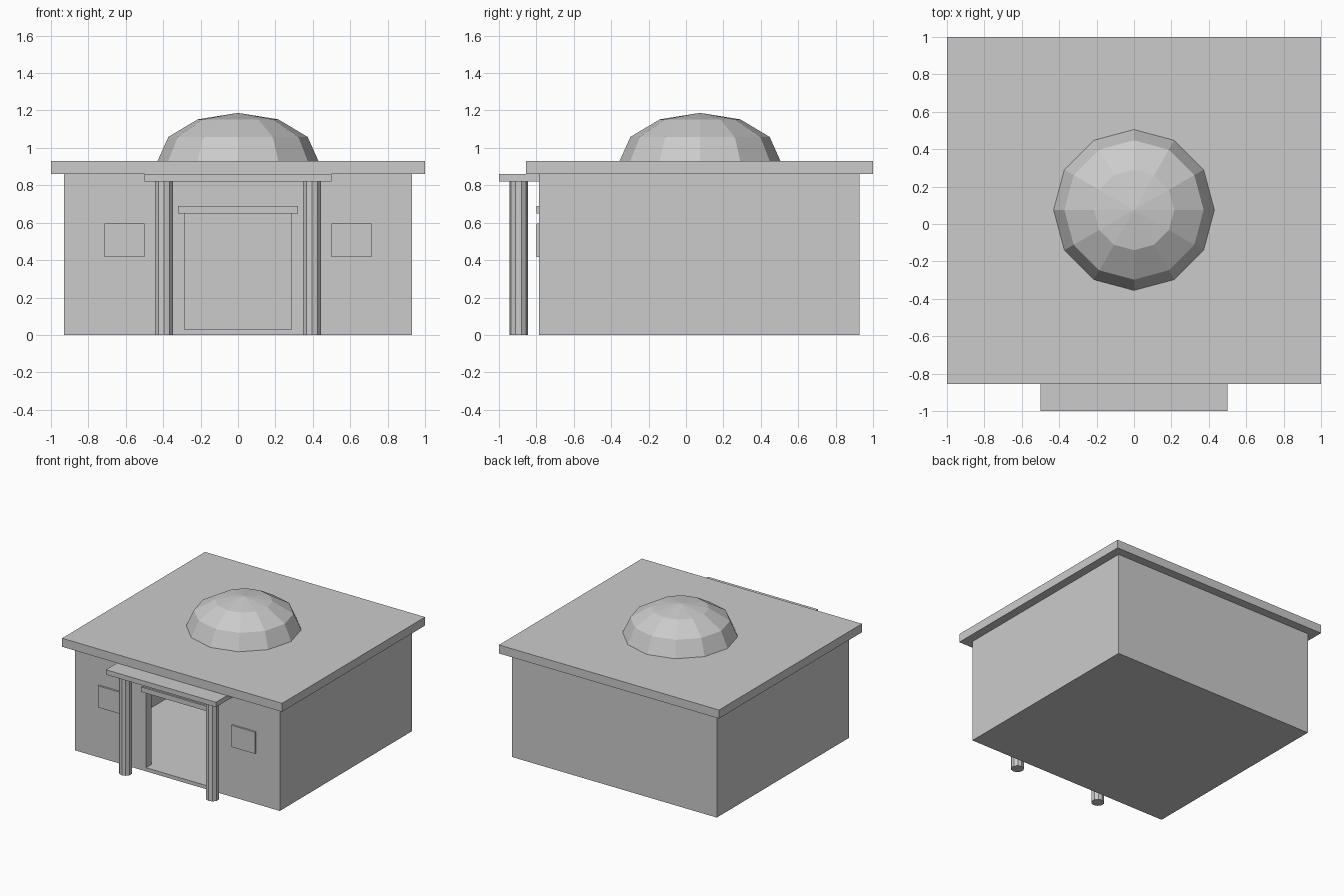
import bpy
import bmesh
from math import sin, cos, pi

if "Cube" in bpy.data.objects:
    bpy.data.objects.remove(bpy.data.objects["Cube"])

GREY = (0.6, 0.6, 0.6, 1)
stone = bpy.data.materials.new("grey stone")
stone.use_nodes = True
stone.diffuse_color = GREY
stone.node_tree.nodes["Principled BSDF"].inputs["Base Color"].default_value = GREY


def make(name, bm):
    bmesh.ops.recalc_face_normals(bm, faces=bm.faces)
    mesh = bpy.data.meshes.new(name)
    bm.to_mesh(mesh)
    bm.free()
    mesh.materials.append(stone)
    obj = bpy.data.objects.new(name, mesh)
    bpy.context.collection.objects.link(obj)
    return obj


def box(name, x, y, z):
    """Box from (low, high) pairs on each axis."""
    bm = bmesh.new()
    bmesh.ops.create_cube(bm, size=1)
    for v in bm.verts:
        v.co = [lo + (c + 0.5) * (hi - lo) for c, (lo, hi) in zip(v.co, (x, y, z))]
    return make(name, bm)


def cut(obj, cutter):
    mod = obj.modifiers.new("cut", 'BOOLEAN')
    mod.operation = 'DIFFERENCE'
    mod.solver = 'EXACT'
    mod.object = cutter
    bpy.context.view_layer.objects.active = obj
    bpy.ops.object.modifier_apply(modifier=mod.name)
    bpy.data.objects.remove(cutter)


HALF, FRONT, BACK = 0.93, -0.785, 0.928
EAVE, WALL, FLOOR = 0.86, 0.07, 0.03

# Hollow room with an open doorway
walls = box("walls", (-HALF, HALF), (FRONT, BACK), (0, EAVE))
inner = HALF - WALL
cut(walls, box("room_cutter", (-inner, inner), (FRONT + WALL, BACK - WALL), (FLOOR, EAVE + 0.1)))
cut(walls, box("door_cutter", (-0.287, 0.287), (FRONT - 0.1, FRONT + WALL + 0.1), (FLOOR, 0.67)))

# Flat roof and porch slab
box("roof", (-1, 1), (-0.856, 1), (EAVE, 0.93))
box("porch_roof", (-0.5, 0.5), (-1, FRONT), (0.82, EAVE))

# Door lintel
box("door_lintel", (-0.32, 0.32), (-0.8, FRONT + 0.01), (0.65, 0.69))

# Window panels and porch columns on both sides
for side, s in (("left", 1), ("right", -1)):
    box(side + "_window", sorted((s * 0.5, s * 0.713)), (-0.8, FRONT + 0.01), (0.417, 0.595))
    bm = bmesh.new()
    bottom = [bm.verts.new((s * 0.395 + 0.05 * sin(i * pi / 5),
                            -0.895 + 0.05 * cos(i * pi / 5), 0)) for i in range(10)]
    face = bm.faces.new(bottom)
    top = bmesh.ops.extrude_face_region(bm, geom=[face], use_keep_orig=True)["geom"]
    bmesh.ops.translate(bm, vec=(0, 0, 0.82), verts=[g for g in top if isinstance(g, bmesh.types.BMVert)])
    make(side + "_column", bm)

# Faceted dome: upper half of a flattened sphere
bm = bmesh.new()
bmesh.ops.create_uvsphere(bm, u_segments=12, v_segments=6, radius=1)
bmesh.ops.delete(bm, geom=[v for v in bm.verts if v.co.z < -0.01], context='VERTS')
for v in bm.verts:
    v.co = (v.co.x * 0.43, v.co.y * 0.43 + 0.075, v.co.z * 0.257 + 0.93)
make("dome", bm)
